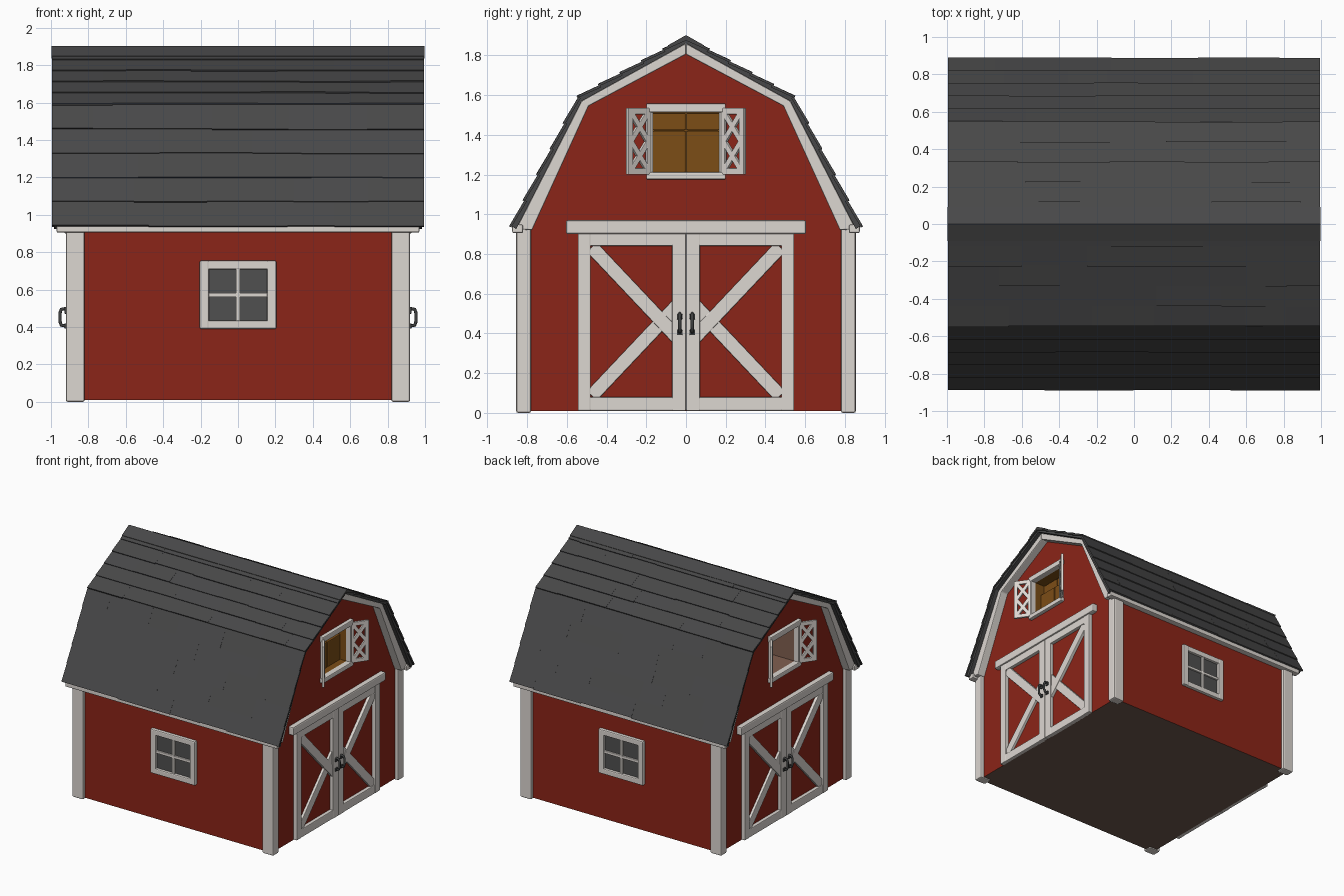
import bpy, bmesh, math, random
from mathutils import Vector

random.seed(4)
if "Cube" in bpy.data.objects:
    bpy.data.objects.remove(bpy.data.objects["Cube"])


def material(name, r, g, b):
    m = bpy.data.materials.new(name)
    m.use_nodes = True
    m.diffuse_color = (r, g, b, 1)
    m.node_tree.nodes["Principled BSDF"].inputs["Base Color"].default_value = (r, g, b, 1)
    return m


RED = material("barn red", .26, .018, .009)
WHITE = material("trim white", .72, .68, .64)
ROOF = material("shingle grey", .064, .064, .065)
GLASS = material("window grey", .08, .08, .08)
HAY = material("hay gold", .2, .075, .008)
WOOD = material("loft wood", .22, .115, .08)
FLOOR = material("floor brown", .155, .1, .077)
METAL = material("handle iron", .05, .052, .052)


def finish(bm, name, mats, bevel=0):
    """Turn a bmesh into an object with optional soft edges."""
    bmesh.ops.recalc_face_normals(bm, faces=bm.faces)
    me = bpy.data.meshes.new(name)
    bm.to_mesh(me)
    bm.free()
    for m in mats:
        me.materials.append(m)
    ob = bpy.data.objects.new(name, me)
    bpy.context.collection.objects.link(ob)
    if bevel:
        mod = ob.modifiers.new("soft edges", 'BEVEL')
        mod.width = bevel
        mod.segments = 2
    return ob


def add_prism(bm, pts, x0, x1):
    """Extrude a (y, z) outline from x0 to x1."""
    a = [bm.verts.new((x0, y, z)) for y, z in pts]
    b = [bm.verts.new((x1, y, z)) for y, z in pts]
    bm.faces.new(a)
    bm.faces.new(b[::-1])
    for i in range(len(pts)):
        j = (i + 1) % len(pts)
        bm.faces.new((a[i], b[i], b[j], a[j]))


def prism(name, mat, pts, x0, x1, bevel=0):
    bm = bmesh.new()
    add_prism(bm, pts, x0, x1)
    return finish(bm, name, [mat], bevel)


def box(name, mat, xs, ys, zs, bevel=0):
    (y0, y1), (z0, z1) = ys, zs
    return prism(name, mat, [(y0, z0), (y1, z0), (y1, z1), (y0, z1)], *xs, bevel)


def beam(name, mat, p, q, width, x0, x1, bevel=0):
    """A straight board between two (y, z) points."""
    p, q = Vector(p), Vector(q)
    d = (q - p).normalized() * width / 2
    n = Vector((-d.y, d.x))
    return prism(name, mat, [p + n, p - n, q - n, q + n], x0, x1, bevel)


def mirrored(half):
    """Complete a half outline running from the eave to the centre line."""
    return half + [(-y, z) for y, z in half[::-1] if y > 0]


def span(s, a, b):
    return tuple(sorted((s * a, s * b)))


# Barn body with a hayloft recess at each end
body = prism("barn_body", RED, mirrored([(.83, .01), (.83, .94), (.51, 1.565), (0, 1.835)]), -.89, .89)
for m in (FLOOR, HAY, WOOD):
    body.data.materials.append(m)
for s in (-1, 1):
    cutter = box("loft_cutter", WOOD, span(s, .62, 1), (-.17, .17), (1.21, 1.515))
    cutter.hide_render = True
    mod = body.modifiers.new("loft", 'BOOLEAN')
    mod.operation, mod.object, mod.solver = 'DIFFERENCE', cutter, 'EXACT'
    bpy.context.view_layer.objects.active = body
    bpy.ops.object.modifier_apply(modifier=mod.name)
    bpy.data.objects.remove(cutter)
for f in body.data.polygons:
    c = f.center
    f.material_index = 0
    if c.z < .02:
        f.material_index = 1
    elif abs(c.y) < .18 and 1.2 < c.z < 1.52 and abs(c.x) < .885:
        f.material_index = 2 if c.x > 0 else 3

# Hay bales stacked in the left loft
for s in (-1, 1):
    box("hay_bale_lower", HAY, (.64, .82), span(s, .002, .168), (1.21, 1.42), .006)
    box("hay_bale_upper", HAY, (.63, .79), span(s, .002, .168), (1.423, 1.51), .006)

# Roof deck
under = [(.855, .925), (.525, 1.57), (0, 1.86)]
deck = [(.877, .94), (.539, 1.589), (0, 1.886)]
prism("roof_deck", ROOF, mirrored(deck) + mirrored(under)[::-1], -.985, .985)

# Overlapping shingle courses, five on each pitch
bm = bmesh.new()
rows = 5
for s in (-1, 1):
    for low, high in zip(deck, deck[1:]):
        p, q = Vector(low), Vector(high)
        d = (q - p).normalized()
        n = Vector((d.y, -d.x))
        for i in range(rows):
            a, b = p.lerp(q, i / rows), p.lerp(q, (i + 1) / rows)
            x = -.995
            while x < .995:
                end = x + random.uniform(.2, .5)
                if end > .9:
                    end = .995
                drop = d * random.uniform(0, .008)
                lift = n * random.uniform(.01, .013)
                outline = [a - drop, a - drop + lift, b + n * .004, b - n * .01]
                add_prism(bm, [(s * v.x, v.y) for v in outline], x, end)
                x = end
finish(bm, "roof_shingles", [ROOF])
cap = mirrored([(.092, 1.85), (0, 1.902)]) + mirrored([(.09, 1.835), (0, 1.88)])[::-1]
prism("ridge_cap", ROOF, cap, -.998, .998)

# Eave boards and corner posts
for sy in (-1, 1):
    box("eave_board", WHITE, (-.97, .97), span(sy, .82, .875), (.905, .948), .008)
    for sx in (-1, 1):
        box("corner_post", WHITE, span(sx, .82, .92), span(sy, .78, .855), (0, .93), .01)

# Side windows: glass, four frame boards and crossed bars
for s in (-1, 1):
    box("window_glass", GLASS, (-.16, .16), span(s, .82, .834), (.43, .71))
    for e in (-1, 1):
        box("window_frame_side", WHITE, span(e, .155, .205), span(s, .82, .857), (.39, .755), .008)
        z = .572 + e * .16
        box("window_frame_rail", WHITE, (-.17, .17), span(s, .82, .855), (z - .023, z + .023), .008)
    box("window_bar_upright", WHITE, (-.011, .011), span(s, .825, .85), (.42, .72), .003)
    box("window_bar_cross", WHITE, (-.16, .16), span(s, .825, .848), (.561, .583), .003)


def shutter(sx, sy):
    """Braced loft shutter, built flat and swung open on its hinge."""
    w, h = .147, .335
    parts = [((0, .016), (w, .016), .032), ((0, h - .016), (w, h - .016), .032),
             ((.015, 0), (.015, h), .03), ((w - .015, 0), (w - .015, h), .03)]
    for k in (0, 1):
        z0, z1 = .02 + k * .147, .167 + k * .147
        parts += [((.02, z0), (w - .02, z1), .028), ((.02, z1), (w - .02, z0), .028)]
    ang = math.radians(35)
    for p, q, width in parts:
        ob = beam("loft_shutter", WHITE, p, q, width, -.01, .01, .003)
        for v in ob.data.vertices:
            t, r, z = v.co.x, v.co.y, v.co.z
            v.co = (sx * (.902 + r * math.sin(ang) + t * math.cos(ang)),
                    sy * (.176 + r * math.cos(ang) - t * math.sin(ang)), 1.2 + z)
        if sx * sy < 0:
            ob.data.flip_normals()


def handle(sx, sy):
    """Bent iron pull on a door leaf."""
    cu = bpy.data.curves.new("door_handle", 'CURVE')
    cu.dimensions = '3D'
    cu.bevel_depth = .009
    cu.bevel_resolution = 2
    sp = cu.splines.new('POLY')
    path = [(.915, .405), (.945, .41), (.952, .43), (.952, .475), (.945, .495), (.915, .5)]
    sp.points.add(len(path) - 1)
    for pt, (x, z) in zip(sp.points, path):
        pt.co = (sx * x, sy * .032, z, 1)
    cu.materials.append(METAL)
    bpy.context.collection.objects.link(bpy.data.objects.new("door_handle", cu))
    for z in (.405, .485):
        box("handle_mount", METAL, span(sx, .915, .928), span(sy, .018, .046), (z - .014, z + .014), .003)


# Gable ends
trim_in = [(.775, .92), (.49, 1.545), (0, 1.805)]
for sx in (-1, 1):
    for sy in (-1, 1):
        gable = [(sy * y, z) for y, z in under + trim_in[::-1]]
        prism("gable_trim", WHITE, gable, *span(sx, .88, .955), .006)

    # Double barn door
    box("door_header", WHITE, span(sx, .88, .93), (-.605, .605), (.9, .97), .01)
    for sy in (-1, 1):
        box("door_outer_stile", WHITE, span(sx, .88, .92), span(sy, .48, .545), (.01, .91), .006)
        box("door_inner_stile", WHITE, span(sx, .88, .92), span(sy, .001, .07), (.01, .91), .004)
        for z0, z1 in ((.01, .08), (.84, .91)):
            box("door_rail", WHITE, span(sx, .88, .918), span(sy, .05, .5), (z0, z1), .006)
        for flip in (-1, 1):
            beam("door_brace", WHITE, (sy * .475, .46 + flip * .375), (sy * .045, .46 - flip * .08),
                 .07, *span(sx, .88, .912 + flip * .002), .005)
        handle(sx, sy)

        # Loft opening frame and shutters
        box("loft_frame_side", WHITE, span(sx, .87, .915), span(sy, .165, .195), (1.19, 1.54), .005)
        shutter(sx, sy)
    for z0, z1 in ((1.175, 1.213), (1.512, 1.558)):
        box("loft_frame_rail", WHITE, span(sx, .87, .92), (-.2, .2), (z0, z1), .007)
